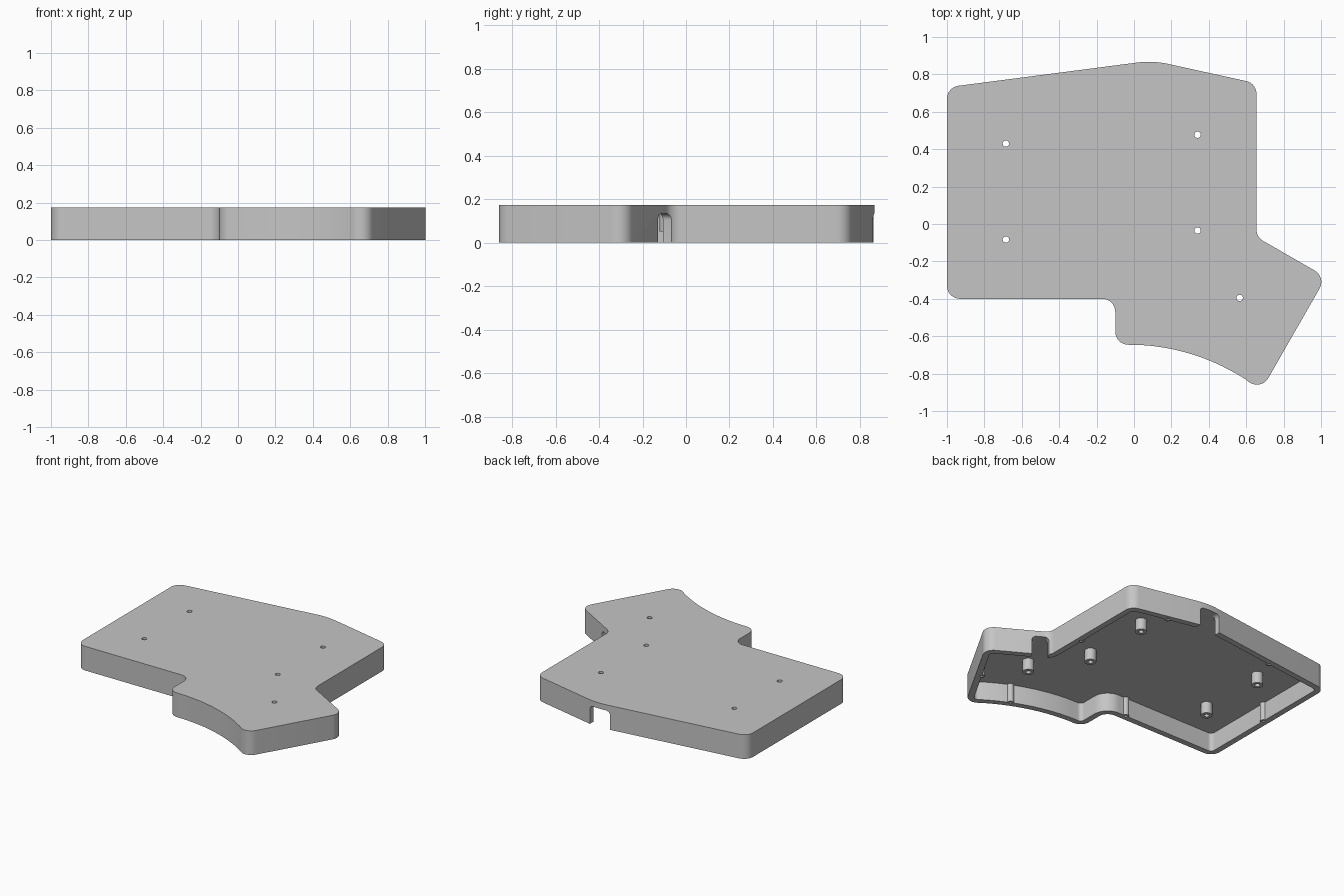
import bpy, bmesh, math
from mathutils import Vector, Matrix

HEIGHT, FLOOR, WALL = 0.173, 0.133, 0.042

if "Cube" in bpy.data.objects:
    bpy.data.objects.remove(bpy.data.objects["Cube"], do_unlink=True)

grey = bpy.data.materials.new("light_grey")
grey.use_nodes = True
grey.diffuse_color = (0.56, 0.56, 0.56, 1)
grey.node_tree.nodes["Principled BSDF"].inputs["Base Color"].default_value = grey.diffuse_color


def rounded(corners, steps=10):
    """Closed 2D path with each (x, y, radius) corner filleted."""
    path = []
    for i, (x, y, r) in enumerate(corners):
        p = Vector((x, y))
        if r == 0:
            path.append(p)
            continue
        a = (Vector(corners[i - 1][:2]) - p).normalized()
        b = (Vector(corners[(i + 1) % len(corners)][:2]) - p).normalized()
        half = a.angle(b) / 2
        centre = p + (a + b).normalized() * r / math.sin(half)
        start = p + a * r / math.tan(half) - centre
        end = p + b * r / math.tan(half) - centre
        turn = -end.angle_signed(start)
        turn = math.atan2(start.cross(end), start.dot(end))
        for k in range(steps + 1):
            path.append(centre + Matrix.Rotation(turn * k / steps, 2) @ start)
    return path


def inset(path, distance):
    """Shift a clockwise path inward with mitred corners."""
    result = []
    for i, p in enumerate(path):
        d1 = (p - path[i - 1]).normalized()
        d2 = (path[(i + 1) % len(path)] - p).normalized()
        n1, n2 = Vector((d1.y, -d1.x)), Vector((d2.y, -d2.x))
        n = (n1 + n2).normalized()
        result.append(p + n * distance / n.dot(n1))
    return result


def prism(name, path, z0, z1, matrix=Matrix()):
    bm = bmesh.new()
    face = bm.faces.new([bm.verts.new((p.x, p.y, z0)) for p in path])
    new = bmesh.ops.extrude_face_region(bm, geom=[face])["geom"]
    bmesh.ops.translate(bm, vec=(0, 0, z1 - z0),
                        verts=[v for v in new if isinstance(v, bmesh.types.BMVert)])
    bmesh.ops.recalc_face_normals(bm, faces=bm.faces)
    bm.transform(matrix)
    mesh = bpy.data.meshes.new(name)
    bm.to_mesh(mesh)
    bm.free()
    mesh.materials.append(grey)
    obj = bpy.data.objects.new(name, mesh)
    bpy.context.collection.objects.link(obj)
    return obj


def peg(name, xy, r, z0, z1, sides=24):
    ring = [Vector(xy) + Vector((r, 0)) @ Matrix.Rotation(math.tau * k / sides, 2)
            for k in range(sides)]
    return prism(name, ring, z0, z1)


def cut(target, cutters):
    for c in cutters:
        mod = target.modifiers.new("cut", "BOOLEAN")
        mod.operation, mod.solver, mod.object = "DIFFERENCE", "EXACT", c
        c.hide_render = True
    bpy.context.view_layer.objects.active = target
    for mod in list(target.modifiers):
        bpy.ops.object.modifier_apply(modifier=mod.name)
    for c in cutters:
        bpy.data.objects.remove(c, do_unlink=True)


# Outline, clockwise from the back right corner, with a curved thumb edge
R = 0.07
arc_r, arc_x, arc_y = 1.148, -0.03, -0.645
curve = [(arc_x + arc_r * math.sin(t), arc_y - arc_r * (1 - math.cos(t)), 0)
         for t in (math.radians(33 * k / 14) for k in range(14, 0, -1))]
corners = [(-1, 0.731, R), (0.1, 0.874, 0.48), (0.655, 0.752, R), (0.655, -0.07, R),
           (1.027, -0.284, R), (0.679, -0.892, R), *curve,
           (-0.1, arc_y, R), (-0.1, -0.4, R), (-1, -0.4, R)]
outline = rounded(corners)

standoffs = [(-0.685, 0.43), (0.34, 0.477), (-0.685, -0.083), (0.34, -0.035), (0.565, -0.395)]
bosses = [(0.452, -0.71), (-0.233, -0.362), (-0.962, 0.162), (-0.515, 0.753),
          (0.365, 0.777), (0.617, 0.2), (0.82, -0.565)]

# Hollow with the standoffs and wall bosses left standing
cavity = prism("cavity", inset(outline, WALL), -0.1, FLOOR)
cut(cavity, [peg("standoff", p, 0.038, 0.05, 0.3) for p in standoffs]
    + [peg("boss", p, 0.023, -0.2, 0.3) for p in bosses])

case = prism("case_shell", outline, 0, HEIGHT)
cut(case, [cavity])


def notch(x, y, width, angle):
    """Cable opening with rounded upper corners, cut through a wall."""
    w = width / 2
    profile = rounded([(-w, -0.1, 0), (-w, FLOOR, 0.03), (w, FLOOR, 0.03), (w, -0.1, 0)], 6)
    place = (Matrix.Translation((x, y, 0)) @ Matrix.Rotation(math.radians(angle), 4, "Z")
             @ Matrix.Rotation(math.pi / 2, 4, "X"))
    return prism("notch", profile, -0.07, 0.07, place)


# Cable openings and screw holes
cut(case, [notch(0.08, 0.86, 0.16, 0), notch(0.71, -0.1, 0.11, -30)]
    + [peg("hole", p, 0.017, -0.1, 0.3) for p in standoffs]
    + [peg("screw_hole", p, 0.01, -0.1, 0.1, 12) for p in bosses])

bpy.ops.object.select_all(action="DESELECT")
case.select_set(True)
bpy.context.view_layer.objects.active = case
bpy.ops.object.shade_smooth_by_angle(angle=math.radians(30))
